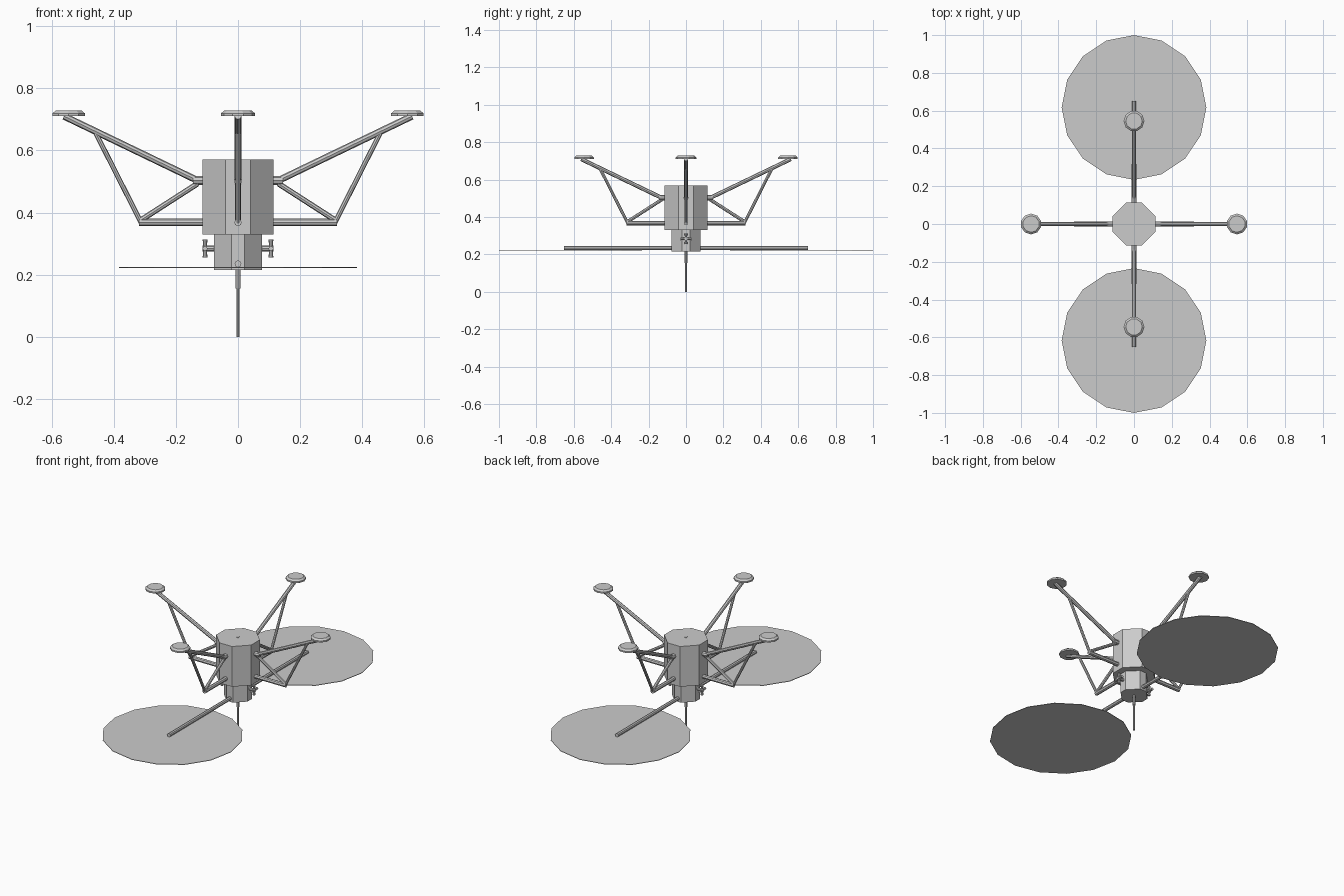
import bpy
import bmesh
import math
from mathutils import Vector, Matrix

cube = bpy.data.objects.get("Cube")
if cube:
    bpy.data.objects.remove(cube, do_unlink=True)

grey = bpy.data.materials.new("light grey")
grey.use_nodes = True
GREY = (0.6, 0.6, 0.6, 1)
grey.diffuse_color = GREY
grey.node_tree.nodes["Principled BSDF"].inputs["Base Color"].default_value = GREY


def finish(name, bm):
    bmesh.ops.recalc_face_normals(bm, faces=bm.faces)
    mesh = bpy.data.meshes.new(name)
    bm.to_mesh(mesh)
    bm.free()
    mesh.materials.append(grey)
    obj = bpy.data.objects.new(name, mesh)
    bpy.context.collection.objects.link(obj)
    return obj


def rod(bm, a, b, r, r_end=None, sides=8, spin=0.0):
    """Add a cylinder or cone running from point a to point b."""
    a, b = Vector(a), Vector(b)
    turn = (b - a).to_track_quat('Z', 'Y').to_matrix().to_4x4()
    place = Matrix.Translation((a + b) / 2) @ turn @ Matrix.Rotation(spin, 4, 'Z')
    bmesh.ops.create_cone(bm, cap_ends=True, segments=sides, radius1=r,
                          radius2=r if r_end is None else r_end,
                          depth=(b - a).length, matrix=place)


def part(name, *rods):
    bm = bmesh.new()
    for args in rods:
        rod(bm, *args)
    return finish(name, bm)


def octagon_block(name, apothem, flat, z0, z1):
    """Chamfered square prism."""
    bm = bmesh.new()
    ring = []
    for k in range(4):
        spin = Matrix.Rotation(k * math.pi / 2, 3, 'Z')
        for y in (-flat, flat):
            ring.append(bm.verts.new(spin @ Vector((apothem, y, z0))))
    base = bm.faces.new(ring)
    top = bmesh.ops.extrude_face_region(bm, geom=[base])["geom"]
    bmesh.ops.translate(bm, vec=(0, 0, z1 - z0),
                        verts=[v for v in top if isinstance(v, bmesh.types.BMVert)])
    return finish(name, bm)


# Body
octagon_block("upper_body", 0.115, 0.041, 0.33, 0.57)
octagon_block("lower_body", 0.077, 0.021, 0.215, 0.33)
part("top_cap", ((0, 0, 0.569), (0, 0, 0.573), 0.007))

# Probe hanging below the body
part("probe", ((0, 0, 0.22), (0, 0, 0.155), 0.008),
     ((0, 0, 0.16), (0, 0, 0), 0.005))

# Four folded leg frames
for k, side in enumerate(("left", "back", "right", "front")):
    turn = Matrix.Rotation(k * math.pi / 2, 4, 'Z')
    leg = part(side + "_leg",
               ((0.10, 0, 0.503), (0.145, 0, 0.503), 0.014),
               ((0.13, 0, 0.503), (0.56, 0, 0.71), 0.011),
               ((0.46, 0, 0.66), (0.312, 0, 0.368), 0.008),
               ((0.13, 0, 0.493), (0.315, 0, 0.374), 0.009),
               ((0.10, 0, 0.368), (0.318, 0, 0.368), 0.012))
    pad = part(side + "_foot_pad",
               ((0.545, 0, 0.71), (0.545, 0, 0.719), 0.055, 0.055, 10),
               ((0.545, 0, 0.719), (0.545, 0, 0.728), 0.055, 0.044, 10))
    leg.matrix_world = turn
    pad.matrix_world = turn

# Round solar panels on booms
for s, side in ((-1, "front"), (1, "back")):
    part(side + "_panel_boom", ((0, s * 0.06, 0.235), (0, s * 0.652, 0.235), 0.011))
    part(side + "_solar_panel",
         ((0, s * 0.617, 0.221), (0, s * 0.617, 0.224), 0.383, 0.383, 16))

# Thruster crosses on both sides of the lower body
for s, side in ((1, "left"), (-1, "right")):
    hub = Vector((s * 0.106, 0, 0.284))
    nozzles = [(hub, hub + Vector(d) * 0.029, 0.005, 0.008)
               for d in ((0, 1, 0), (0, -1, 0), (0, 0, 1), (0, 0, -1))]
    part(side + "_thruster",
         ((s * 0.07, 0, 0.284), (s * 0.115, 0, 0.284), 0.009), *nozzles)
